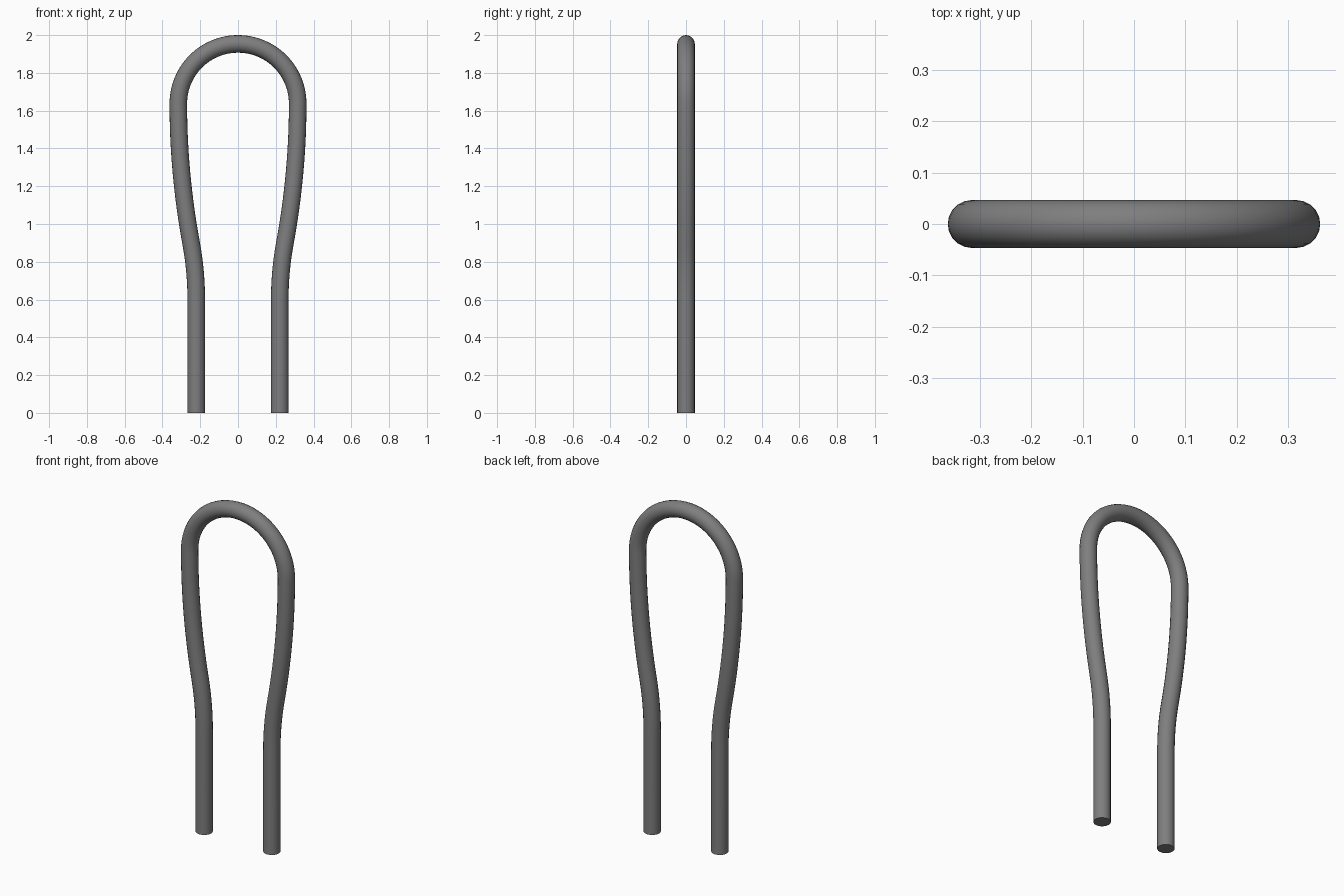
import bpy
import math

# Remove the default cube
cube = bpy.data.objects.get("Cube")
if cube:
    bpy.data.objects.remove(cube, do_unlink=True)

TUBE = 0.0465                  # tube radius
LEG_X, ARCH_X = 0.221, 0.316   # centre line of the legs and of the arch ends
LEG_TOP, INFLECT = 0.6, 0.9
ARCH_Z = 2 - TUBE - ARCH_X
SLOPE = 2 * (ARCH_X - LEG_X) / (ARCH_Z - LEG_TOP)

# Dark grey steel
steel = bpy.data.materials.new("grey steel")
steel.use_nodes = True
grey = (0.21, 0.21, 0.21, 1)
steel.diffuse_color = grey
steel.node_tree.nodes["Principled BSDF"].inputs["Base Color"].default_value = grey


def side_x(z):
    """Half width of the centre line: straight leg, then two opposing gentle bends."""
    if z <= LEG_TOP:
        return LEG_X
    if z <= INFLECT:
        return LEG_X + SLOPE * (z - LEG_TOP) ** 2 / (2 * (INFLECT - LEG_TOP))
    return ARCH_X - SLOPE * (ARCH_Z - z) ** 2 / (2 * (ARCH_Z - INFLECT))


# Centre line: right leg, half-circle arch, mirrored left leg
steps = 24
heights = [0] + [LEG_TOP + (ARCH_Z - LEG_TOP) * i / steps for i in range(steps)]
right = [(-side_x(z), z) for z in heights]
arch = [(-ARCH_X * math.cos(math.pi * i / 48), ARCH_Z + ARCH_X * math.sin(math.pi * i / 48))
        for i in range(49)]
left = [(-x, z) for x, z in reversed(right)]
path = right + arch + left

# Sweep the round tube along the centre line
curve = bpy.data.curves.new("bent_tube_path", "CURVE")
curve.dimensions = "3D"
curve.bevel_depth = TUBE
curve.bevel_resolution = 8
curve.use_fill_caps = True
spline = curve.splines.new("POLY")
spline.points.add(len(path) - 1)
for point, (x, z) in zip(spline.points, path):
    point.co = (x, 0, z, 1)

sweep = bpy.data.objects.new("sweep_helper", curve)
bpy.context.collection.objects.link(sweep)
bpy.context.view_layer.update()
mesh = bpy.data.meshes.new_from_object(
    sweep.evaluated_get(bpy.context.evaluated_depsgraph_get()))
bpy.data.objects.remove(sweep, do_unlink=True)

# Final tube: smooth sides, sharp end caps
mesh.name = "bent_tube"
mesh.materials.clear()
mesh.materials.append(steel)
tube = bpy.data.objects.new("bent_tube", mesh)
bpy.context.collection.objects.link(tube)
bpy.ops.object.select_all(action="DESELECT")
tube.select_set(True)
bpy.context.view_layer.objects.active = tube
bpy.ops.object.shade_smooth_by_angle(angle=math.radians(40))
